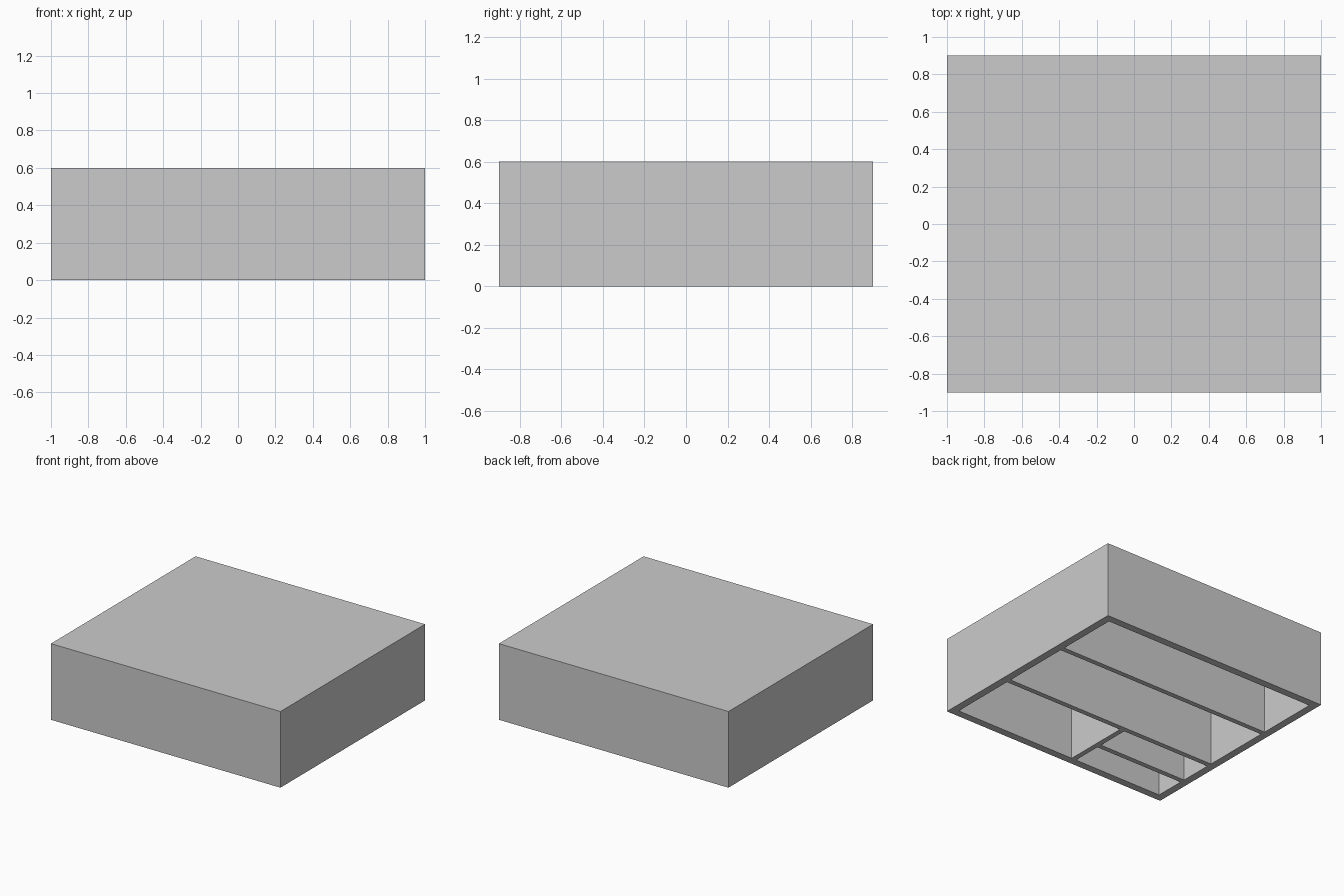
import bpy
import bmesh
from mathutils import Matrix, Vector

cube = bpy.data.objects.get("Cube")
if cube:
    bpy.data.objects.remove(cube, do_unlink=True)

WIDTH, DEPTH, HEIGHT = 2.0, 1.8, 0.6
WALL, PANEL, DIVIDER = 0.06, 0.04, 0.04
X, Y = WIDTH / 2 - WALL, DEPTH / 2 - WALL   # inner faces of the outer walls


def add_box(bm, x0, x1, y0, y1, z0, z1):
    """Add an axis-aligned box between two corners."""
    low, high = Vector((x0, y0, z0)), Vector((x1, y1, z1))
    matrix = Matrix.Translation((low + high) / 2) @ Matrix.Diagonal((high - low).to_4d())
    bmesh.ops.create_cube(bm, size=1, matrix=matrix)


def make_object(name, boxes):
    bm = bmesh.new()
    for box in boxes:
        add_box(bm, *box)
    mesh = bpy.data.meshes.new(name)
    bm.to_mesh(mesh)
    bm.free()
    obj = bpy.data.objects.new(name, mesh)
    bpy.context.collection.objects.link(obj)
    return obj


# Plain grey finish
COLOUR = (0.6, 0.6, 0.6, 1)
grey = bpy.data.materials.new("mid_grey")
grey.use_nodes = True
grey.diffuse_color = COLOUR
grey.node_tree.nodes["Principled BSDF"].inputs["Base Color"].default_value = COLOUR

# Outer block
case = make_object("compartment_case",
                   [(-WIDTH / 2, WIDTH / 2, -DEPTH / 2, DEPTH / 2, 0, HEIGHT)])

# Front faces of the long dividers and the short one, left face of the cross divider
BACK, MIDDLE, SHORT, CROSS = 0.3, -0.3, -0.6, -0.12

# Compartments open at the underside: two long, one wide, two small
footprints = [
    (-X, X, BACK + DIVIDER, Y),
    (-X, X, MIDDLE + DIVIDER, BACK),
    (CROSS, X, -Y, MIDDLE),
    (-X, CROSS - DIVIDER, SHORT + DIVIDER, MIDDLE),
    (-X, CROSS - DIVIDER, -Y, SHORT),
]
cutter = make_object("compartment_cutter",
                     [(*f, -0.1, HEIGHT - PANEL) for f in footprints])
cutter.hide_render = True

# Hollow the block, then drop the cutter
hollow = case.modifiers.new("hollow", 'BOOLEAN')
hollow.operation = 'DIFFERENCE'
hollow.solver = 'EXACT'
hollow.object = cutter
bpy.context.view_layer.update()
evaluated = case.evaluated_get(bpy.context.evaluated_depsgraph_get())
result = bpy.data.meshes.new_from_object(evaluated)
case.modifiers.clear()
case.data = result
result.materials.clear()
result.materials.append(grey)
bpy.data.objects.remove(cutter, do_unlink=True)
